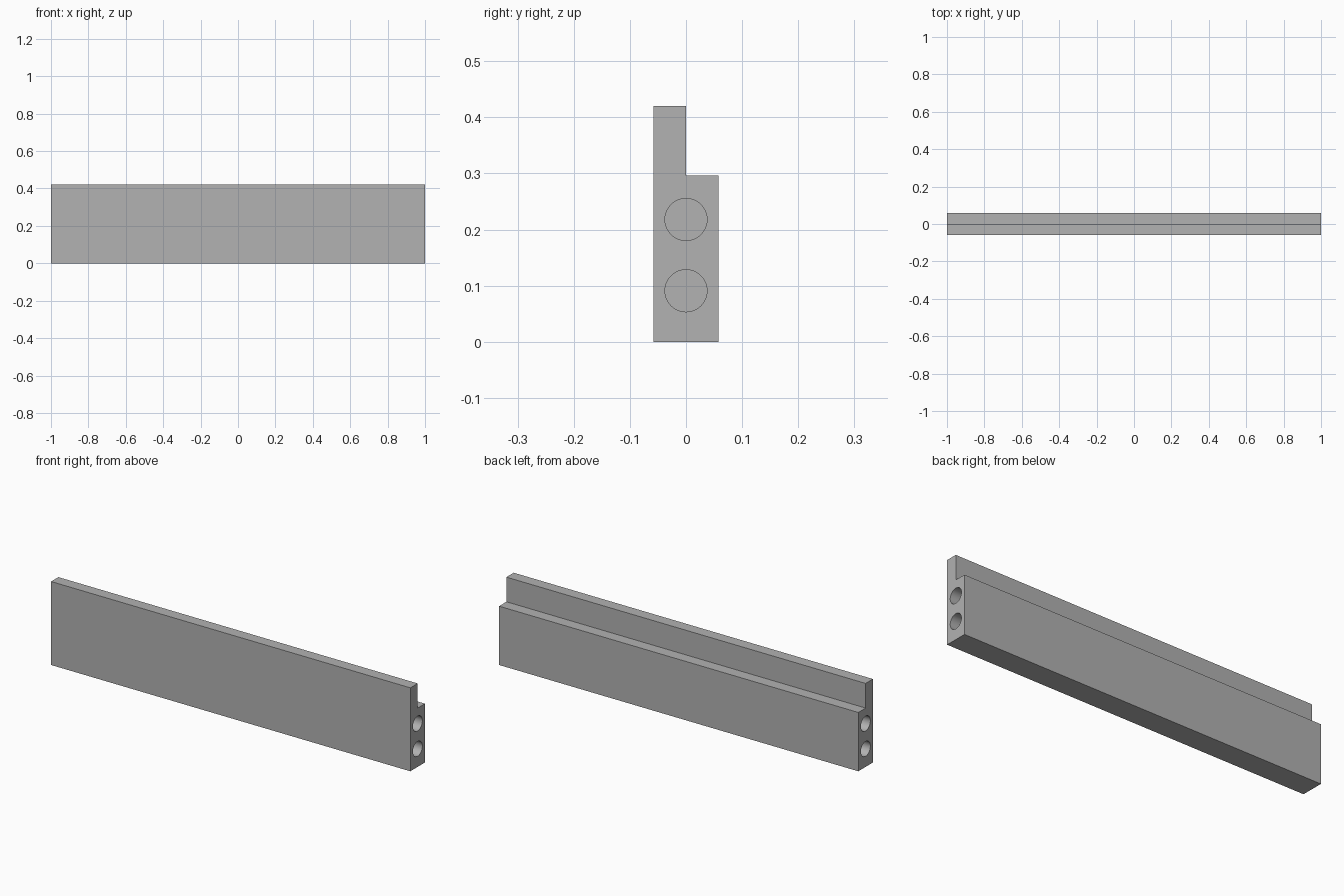
import bpy
import bmesh
from math import radians

old = bpy.data.objects.get("Cube")
if old:
    bpy.data.objects.remove(old, do_unlink=True)

HALF_LENGTH = 1.0
HALF_DEPTH = 0.058
HEIGHT = 0.42
STEP = 0.296
HOLE_RADIUS = 0.0375
HOLE_DEPTH = 0.2
HOLE_HEIGHTS = (0.091, 0.218)

grey = bpy.data.materials.new("plain_grey")
grey.use_nodes = True
colour = (0.445, 0.445, 0.445, 1)
grey.diffuse_color = colour
grey.node_tree.nodes["Principled BSDF"].inputs["Base Color"].default_value = colour


# Rebated board: stepped profile extruded along its length
profile = [(-HALF_DEPTH, 0), (HALF_DEPTH, 0), (HALF_DEPTH, STEP),
           (0, STEP), (0, HEIGHT), (-HALF_DEPTH, HEIGHT)]
bm = bmesh.new()
end = bm.faces.new([bm.verts.new((-HALF_LENGTH, y, z)) for y, z in profile])
extruded = bmesh.ops.extrude_face_region(bm, geom=[end])["geom"]
bmesh.ops.translate(bm, vec=(2 * HALF_LENGTH, 0, 0),
                    verts=[v for v in extruded if isinstance(v, bmesh.types.BMVert)])
bmesh.ops.recalc_face_normals(bm, faces=bm.faces)
mesh = bpy.data.meshes.new("rebated_board")
bm.to_mesh(mesh)
bm.free()
mesh.materials.append(grey)
board = bpy.data.objects.new("rebated_board", mesh)
bpy.context.collection.objects.link(board)

# Dowel holes: two blind holes bored into each end
for side in (-1, 1):
    for z in HOLE_HEIGHTS:
        bpy.ops.mesh.primitive_cylinder_add(
            vertices=48, radius=HOLE_RADIUS, depth=2 * HOLE_DEPTH,
            location=(side * HALF_LENGTH, 0, z), rotation=(0, radians(90), 0))
        cutter = bpy.context.object
        cutter.name = "dowel_hole_cutter"
        cutter.hide_render = True
        cutter.data.materials.append(grey)
        bore = board.modifiers.new("dowel_hole", "BOOLEAN")
        bore.operation = "DIFFERENCE"
        bore.solver = "EXACT"
        bore.object = cutter
        bpy.ops.object.select_all(action="DESELECT")
        board.select_set(True)
        bpy.context.view_layer.objects.active = board
        bpy.ops.object.modifier_apply(modifier=bore.name)
        bpy.data.objects.remove(cutter, do_unlink=True)

# Smooth hole walls, crisp board edges
bpy.ops.object.shade_smooth_by_angle(angle=radians(30))
